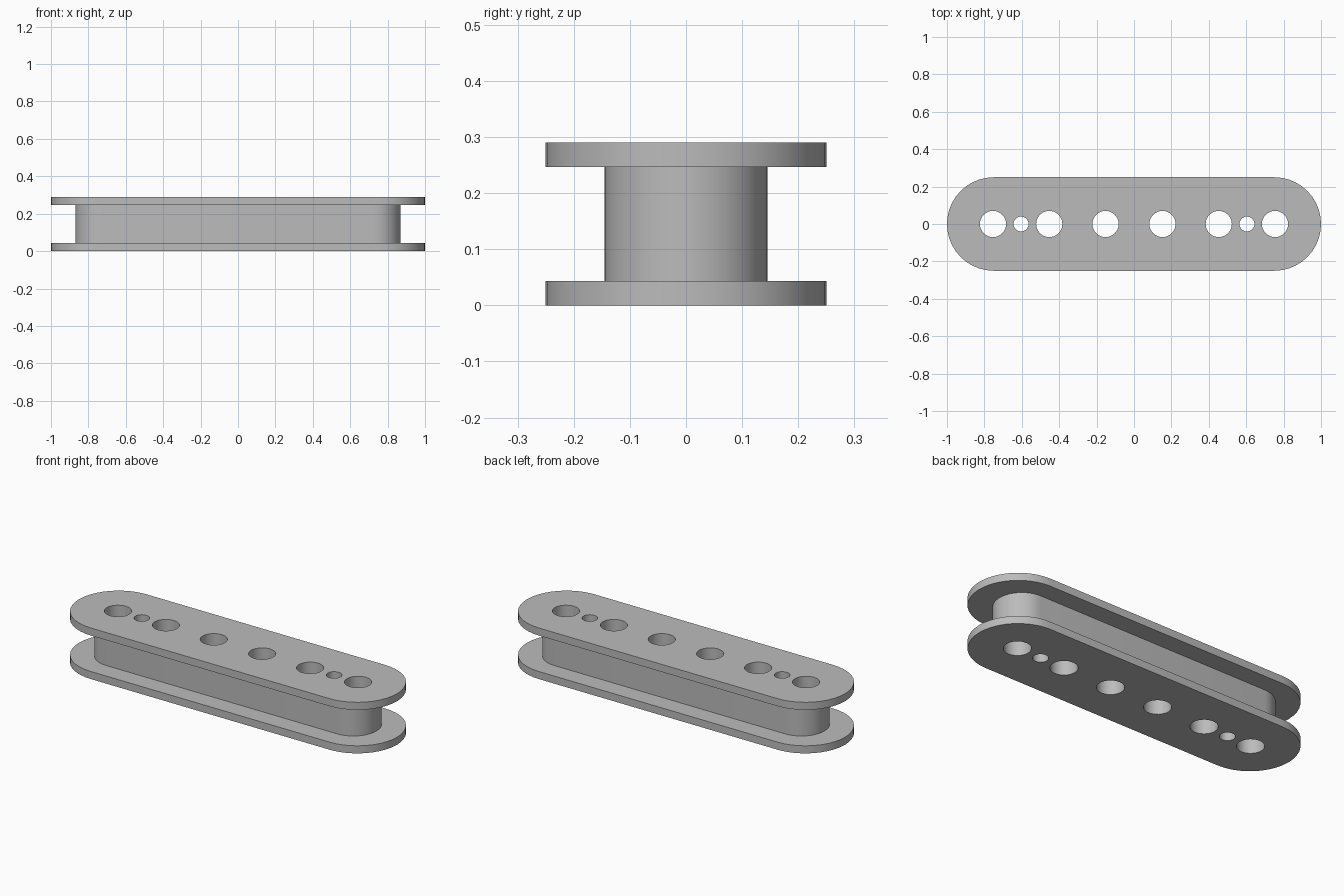
import bpy, bmesh, math

cube = bpy.data.objects.get("Cube")
if cube:
    bpy.data.objects.remove(cube, do_unlink=True)

grey = bpy.data.materials.new("plain_grey")
grey.use_nodes = True
colour = (0.5, 0.5, 0.5, 1)
grey.diffuse_color = colour
grey.node_tree.nodes["Principled BSDF"].inputs["Base Color"].default_value = colour

SEGMENTS = 20


def stadium(bm, half_length, radius, z):
    """Ring of vertices: two half circles joined by straight sides."""
    ring = []
    for side in (1, -1):
        for i in range(SEGMENTS + 1):
            a = math.pi * (i / SEGMENTS - 0.5)
            ring.append(bm.verts.new((side * (half_length - radius + radius * math.cos(a)),
                                      side * radius * math.sin(a), z)))
    return ring


def make_object(name, bm):
    bmesh.ops.recalc_face_normals(bm, faces=bm.faces)
    mesh = bpy.data.meshes.new(name)
    bm.to_mesh(mesh)
    bm.free()
    mesh.materials.append(grey)
    obj = bpy.data.objects.new(name, mesh)
    bpy.context.collection.objects.link(obj)
    return obj


# Spool body: bottom flange, core and top flange as one closed shell
FLANGE, CORE = (1.0, 0.25), (0.87, 0.145)
levels = [(FLANGE, 0), (FLANGE, 0.043), (CORE, 0.043),
          (CORE, 0.247), (FLANGE, 0.247), (FLANGE, 0.29)]
bm = bmesh.new()
rings = [stadium(bm, *size, z) for size, z in levels]
for low, high in zip(rings, rings[1:]):
    n = len(low)
    for i in range(n):
        j = (i + 1) % n
        bm.faces.new((low[i], low[j], high[j], high[i]))
bm.faces.new(rings[0])
bm.faces.new(rings[-1])
body = make_object("bobbin_body", bm)

# Through holes: six wide pole holes and two narrow eyelets
bm = bmesh.new()
for x, radius in ((0.152, 0.07), (0.453, 0.07), (0.604, 0.04), (0.754, 0.07)):
    for side in (1, -1):
        made = bmesh.ops.create_cone(bm, cap_ends=True, segments=32,
                                     radius1=radius, radius2=radius, depth=1)
        bmesh.ops.translate(bm, verts=made["verts"], vec=(side * x, 0, 0.145))
cutter = make_object("hole_cutter", bm)
cutter.hide_render = True

cut = body.modifiers.new("holes", "BOOLEAN")
cut.operation = "DIFFERENCE"
cut.solver = "EXACT"
cut.object = cutter
for obj in bpy.context.selected_objects:
    obj.select_set(False)
body.select_set(True)
bpy.context.view_layer.objects.active = body
bpy.ops.object.modifier_apply(modifier=cut.name)
bpy.data.objects.remove(cutter, do_unlink=True)
bpy.ops.object.shade_smooth_by_angle(angle=math.radians(30))
